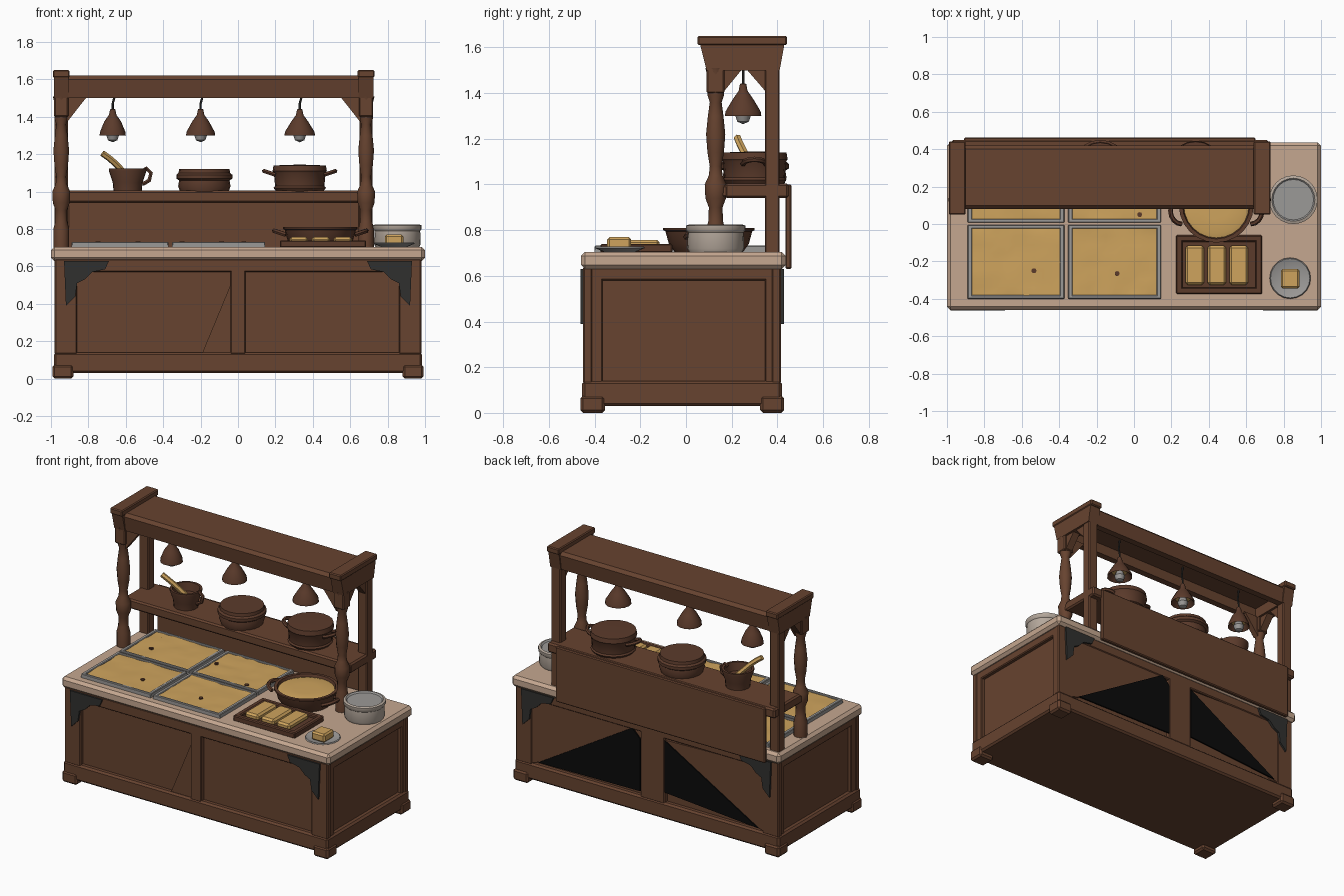
import bpy, bmesh, math, random
from mathutils import Vector

if "Cube" in bpy.data.objects:
    bpy.data.objects.remove(bpy.data.objects["Cube"])
random.seed(4)


def material(name, r, g, b):
    m = bpy.data.materials.new(name)
    m.diffuse_color = (r, g, b, 1)
    m.use_nodes = True
    m.node_tree.nodes["Principled BSDF"].inputs["Base Color"].default_value = m.diffuse_color
    return m


WOOD = material("brown wood", 0.135, 0.056, 0.029)
POT = material("brown clay", 0.105, 0.043, 0.024)
STONE = material("beige stone", 0.56, 0.39, 0.28)
DOUGH = material("golden dough", 0.62, 0.37, 0.11)
METAL = material("light metal", 0.33, 0.32, 0.31)
CERAMIC = material("pale ceramic", 0.46, 0.39, 0.33)
IRON = material("dark iron", 0.03, 0.03, 0.028)
BLACK = material("black interior", 0.003, 0.003, 0.003)


def finish(name, bm, mat, smooth=False):
    bmesh.ops.recalc_face_normals(bm, faces=bm.faces)
    me = bpy.data.meshes.new(name)
    bm.to_mesh(me)
    bm.free()
    me.materials.append(mat)
    if smooth:
        me.polygons.foreach_set("use_smooth", [True] * len(me.polygons))
        me.set_sharp_from_angle(angle=math.radians(40))
    ob = bpy.data.objects.new(name, me)
    bpy.context.collection.objects.link(ob)
    return ob


def box(name, x, y, z, mat=WOOD, bevel=0.006):
    bm = bmesh.new()
    bmesh.ops.create_cube(bm, size=1)
    for v in bm.verts:
        v.co = [a[0] + (c + 0.5) * (a[1] - a[0]) for a, c in zip((x, y, z), v.co)]
    if bevel:
        bmesh.ops.bevel(bm, geom=bm.edges[:], offset=bevel, segments=1, affect='EDGES')
    return finish(name, bm, mat)


def prism(name, pts, axis, a, b, mat=WOOD):
    """Extrude a 2D outline along x (points are y,z) or y (points are x,z)."""
    bm = bmesh.new()
    co = [(a, p, q) if axis == 'x' else (p, a, q) for p, q in pts]
    f = bm.faces.new([bm.verts.new(c) for c in co])
    r = bmesh.ops.extrude_face_region(bm, geom=[f])
    d = Vector((b - a, 0, 0) if axis == 'x' else (0, b - a, 0))
    bmesh.ops.translate(bm, vec=d, verts=[g for g in r['geom'] if isinstance(g, bmesh.types.BMVert)])
    return finish(name, bm, mat)


def lathe(name, profile, x, y, mat, segs=20):
    """Spin (radius, z) points about a vertical axis."""
    bm = bmesh.new()
    vs = [bm.verts.new((r, 0, z)) for r, z in profile]
    es = [bm.edges.new(p) for p in zip(vs, vs[1:])]
    bmesh.ops.spin(bm, geom=vs + es, cent=(0, 0, 0), axis=(0, 0, 1), angle=math.tau, steps=segs)
    bmesh.ops.remove_doubles(bm, verts=bm.verts, dist=1e-4)
    bmesh.ops.translate(bm, vec=(x, y, 0), verts=bm.verts)
    return finish(name, bm, mat, True)


def tube(name, pts, radius, mat):
    cu = bpy.data.curves.new(name, 'CURVE')
    cu.dimensions = '3D'
    cu.bevel_depth, cu.bevel_resolution, cu.use_fill_caps = radius, 1, True
    sp = cu.splines.new('POLY')
    sp.points.add(len(pts) - 1)
    for p, c in zip(sp.points, pts):
        p.co = (*c, 1)
    tmp = bpy.data.objects.new(name, cu)
    bm = bmesh.new()
    bpy.context.collection.objects.link(tmp)
    bm.from_mesh(tmp.evaluated_get(bpy.context.evaluated_depsgraph_get()).to_mesh())
    bpy.data.objects.remove(tmp)
    return finish(name, bm, mat, True)


def loop_handle(name, x, y, z, s, reach, half, radius):
    arc = [math.pi * i / 8 - math.pi / 2 for i in range(9)]
    tube(name, [(x + s * reach * math.cos(t), y + half * math.sin(t), z + 0.02 * math.cos(t)) for t in arc],
         radius, POT)


def dough_sheet(name, x, y, z):
    bm = bmesh.new()
    bmesh.ops.create_grid(bm, x_segments=10, y_segments=8, size=0.5)
    for v in bm.verts:
        v.co = (x[0] + (v.co.x + .5) * (x[1] - x[0]), y[0] + (v.co.y + .5) * (y[1] - y[0]),
                z + random.uniform(-.004, .004))
    return finish(name, bm, DOUGH, True)


# Cabinet: core, framed panels, plinth and feet
box("cabinet_core", (-.95, .95), (-.42, .385), (.05, .64), bevel=0)
box("plinth", (-.985, .985), (-.455, .42), (.03, .14), bevel=.012)
for y0, y1, n in ((-.45, -.41, "front"), (.375, .415, "back")):
    box(n + "_top_rail", (-.97, .97), (y0, y1), (.57, .64))
    box(n + "_middle_stile", (-.04, .04) if n == "front" else (-.13, .05), (y0, y1), (.13, .6))
    for s in (-1, 1):
        box(n + "_stile", sorted((s * .86, s * .98)), (y0, y1), (.13, .64))
for s in (-1, 1):
    xs = sorted((s * .94, s * .975))
    box("side_top_rail", xs, (-.44, .41), (.58, .64))
    for y0, y1 in ((-.45, -.365), (.345, .415)):
        box("side_stile", xs, (y0, y1), (.13, .64))
    for y0, y1 in ((-.462, -.355), (.325, .43)):
        box("foot", sorted((s * .88, s * .992)), (y0, y1), (0, .075), bevel=.012)
# Slanted brace by the front middle stile
prism("front_stile_wedge", [(-.19, .14), (-.03, .14), (.02, .57), (-.02, .55)], 'y', -.44, -.41)
# Dark openings at the back, with the boards that half cover them
prism("left_back_opening", [(.81, .16), (.11, .58), (.05, .52), (.05, .17)], 'y', .408, .417, BLACK)
prism("right_back_opening", [(-.13, .56), (-.13, .21), (-.83, .155)], 'y', .408, .417, BLACK)
prism("left_back_board", [(.87, .14), (.81, .16), (.11, .58), (.87, .58)], 'y', .38, .41)
prism("right_back_board", [(-.13, .56), (-.83, .155), (-.87, .14), (-.87, .58)], 'y', .38, .41)

# Iron corner brackets, front and back
for s in (-1, 1):
    for y0, y1 in ((-.462, -.445), (.41, .428)):
        prism("corner_bracket", [(s * a, b) for a, b in (
            (.93, .63), (.69, .63), (.71, .585), (.78, .57), (.82, .53), (.86, .51), (.87, .44), (.92, .39))],
            'y', y0, y1, IRON)

# Countertop
box("countertop", (-1, 1), (-.46, .437), (.63, .705), STONE, .018)

# Rear board, shelf and back posts
box("back_board", (-.91, .65), (.435, .462), (.63, 1.0))
box("shelf", (-.975, .72), (.17, .45), (.94, 1.005), bevel=.01)
POST = [(0, .7), (.042, .7), (.042, .8), (.032, .84), (.03, .9), (.045, .94), (.048, 1.0), (.03, 1.04),
        (.026, 1.08), (.036, 1.14), (.042, 1.22), (.034, 1.3), (.026, 1.36), (.036, 1.39), (.036, 1.43),
        (.03, 1.45), (.045, 1.51), (0, 1.51)]
for x, s in ((-.945, 1), (.685, -1)):
    box("back_post", (x - .035, x + .035), (.345, .41), (.69, 1.52))
    lathe("turned_front_post", POST, x, .13, WOOD, 12)
    box("post_head", (x - .038, x + .038), (.09, .168), (1.4, 1.52))
    box("shelf_arm", (x - .03, x + .03), (.13, .36), (.945, .995))
    # Trapezoid end with cap, and braces
    prism("canopy_end", [(.09, 1.5), (.41, 1.5), (.432, 1.62), (.06, 1.62)], 'x', x - .04, x + .04)
    box("canopy_cap", (x - .045, x + .045), (.05, .442), (1.61, 1.65))
    prism("front_brace", [(x + s * .03, 1.37), (x + s * .03, 1.51), (x + s * .14, 1.51), (x + s * .1, 1.46)],
          'y', .11, .15)
    prism("end_brace_front", [(.16, 1.4), (.16, 1.51), (.25, 1.51)], 'x', x - .025, x + .025)
    prism("end_brace_back", [(.355, 1.4), (.355, 1.51), (.26, 1.51)], 'x', x - .025, x + .025)
# Canopy: a hollow trough open below
prism("canopy", [(.095, 1.5), (.14, 1.5), (.14, 1.57), (.36, 1.57), (.36, 1.5), (.405, 1.5), (.42, 1.6),
                 (.4, 1.62), (.1, 1.62), (.08, 1.6)], 'x', -.92, .66)

# Hanging lamps
for x, k in ((-.67, .9), (-.2, 1), (.33, 1.05)):
    lathe("lamp_shade", [(0, 1.445), (.014, 1.44), (.02, 1.41), (.045, 1.375), (.075 * k, 1.32), (.078 * k, 1.3),
                         (.07 * k, 1.305), (.04, 1.36), (0, 1.38)], x, .25, POT, 14)
    lathe("lamp_glow", [(0, 1.335), (.05, 1.335)], x, .25, DOUGH, 14)
    lathe("bulb", [(0, 1.35), (.02, 1.34), (.035, 1.305), (.025, 1.275), (0, 1.264)], x, .25, METAL, 12)
    tube("lamp_hook", [(x, .25, 1.43), (x, .25, 1.47), (x + .008, .25, 1.5), (x, .25, 1.575)], .006, IRON)

# Pots on the shelf
lathe("small_pot", [(0, 1.0), (.075, 1.0), (.08, 1.05), (.1, 1.11), (.1, 1.125), (.085, 1.125), (.075, 1.07),
                    (0, 1.06)], -.59, .29, POT)
tube("small_pot_handle", [(-.51, .29, 1.04), (-.475, .29, 1.06), (-.465, .29, 1.1), (-.49, .29, 1.125),
                          (-.51, .29, 1.11)], .012, POT)
tube("wooden_spoon", [(-.58, .29, 1.07), (-.655, .25, 1.15), (-.69, .235, 1.18), (-.725, .225, 1.205)], .017, DOUGH)
lathe("wide_pot", [(0, 1.0), (.13, 1.0), (.14, 1.03), (.135, 1.06), (.15, 1.07), (.15, 1.09), (.138, 1.1),
                   (.135, 1.12), (0, 1.122)], -.18, .3, POT)
lathe("tall_pot", [(0, 1.0), (.125, 1.0), (.14, 1.02), (.132, 1.03), (.138, 1.1), (.145, 1.11), (.14, 1.14),
                   (0, 1.145)], .33, .3, POT)
for s in (-1, 1):
    loop_handle("tall_pot_handle", .33 + s * .13, .3, 1.09, s, .06, .05, .012)

# Baking trays with dough
for x in ((-.89, -.372), (-.352, .145)):
    for y in ((-.4, -.005), (.008, .39)):
        box("baking_tray", x, y, (.7, .716), METAL, 0)
        for a in x:
            c = a + (.012 if a == x[0] else -.012)
            box("tray_side_rim", (c - .012, c + .012), y, (.7, .732), METAL, .004)
        for b in y:
            c = b + (.01 if b == y[0] else -.01)
            box("tray_end_rim", x, (c - .01, c + .01), (.7, .732), METAL, .004)
        dough_sheet("tray_dough", (x[0] + .02, x[1] - .02), (y[0] + .016, y[1] - .016), .726)
for x, y in ((-.535, -.25), (-.09, -.265), (-.75, .15), (.03, .05), (-.3, .2)):
    lathe("dough_spot", [(0, .733), (.014, .733), (.014, .724)], x, y, POT, 7)

# Large two-handled pan
lathe("large_pan", [(0, .705), (.15, .705), (.175, .74), (.19, .795), (.2, .8), (.2, .81), (.18, .81), (.17, .78),
                    (0, .775)], .44, .1, POT, 24)
lathe("pan_filling", [(0, .803), (.08, .798), (.15, .8), (.182, .79)], .44, .1, DOUGH, 24)
for s in (-1, 1):
    loop_handle("pan_handle", .44 + s * .185, .07, .77, s, .06, .07, .013)

# Wooden tray with three loaves
box("loaf_tray", (.225, .685), (-.375, -.06), (.7, .72), POT)
for x in ((.225, .26), (.65, .685)):
    box("loaf_tray_side", x, (-.375, -.06), (.7, .74), POT)
for y in ((-.375, -.34), (-.095, -.06)):
    box("loaf_tray_end", (.225, .685), y, (.7, .74), POT)
for x in (.325, .443, .56):
    box("loaf", (x - .05, x + .05), (-.325, -.115), (.715, .757), DOUGH, .012)

# Plate with a square piece, and the ceramic pot
lathe("plate", [(0, .705), (.07, .705), (.11, .722), (.105, .728), (.065, .714), (0, .714)], .835, -.29, METAL)
box("plate_slice", (.785, .885), (-.345, -.24), (.714, .77), DOUGH, .01)
lathe("ceramic_pot", [(0, .7), (.115, .7), (.125, .72), (.122, .79), (.13, .8), (.13, .82), (.115, .825)],
      .852, .13, CERAMIC, 24)
lathe("ceramic_pot_lid", [(.118, .824), (.108, .815), (0, .815)], .852, .13, METAL, 24)
